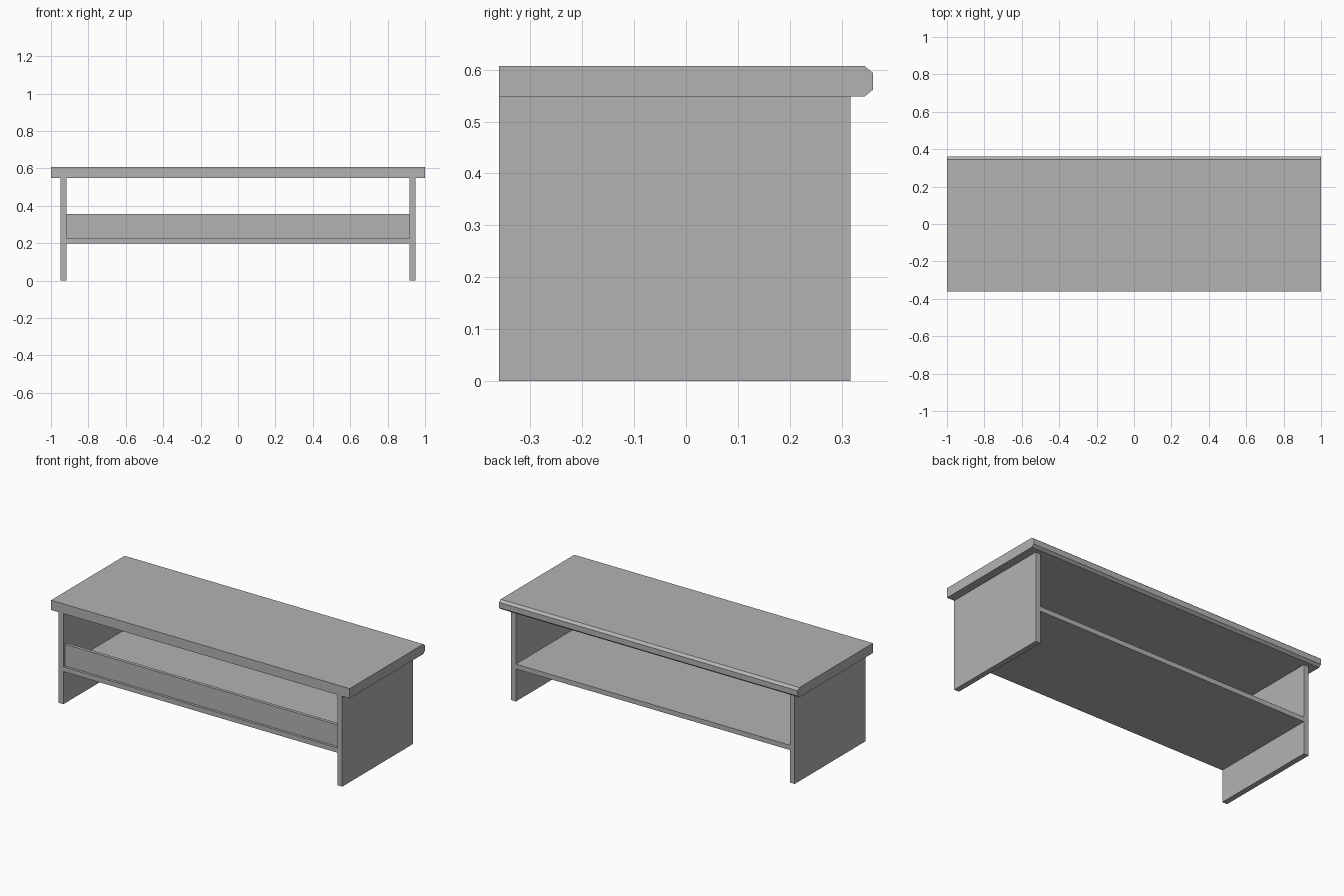
import bpy
import bmesh

cube = bpy.data.objects.get("Cube")
if cube:
    bpy.data.objects.remove(cube, do_unlink=True)

grey = bpy.data.materials.new("plain grey")
grey.use_nodes = True
colour = (0.45, 0.45, 0.45, 1)
grey.diffuse_color = colour
grey.node_tree.nodes["Principled BSDF"].inputs["Base Color"].default_value = colour


def extrude_profile(name, profile, x0, x1):
    """Sweep a closed (y, z) profile along x."""
    bm = bmesh.new()
    face = bm.faces.new([bm.verts.new((x0, y, z)) for y, z in profile])
    swept = bmesh.ops.extrude_face_region(bm, geom=[face])
    verts = [v for v in swept["geom"] if isinstance(v, bmesh.types.BMVert)]
    bmesh.ops.translate(bm, verts=verts, vec=(x1 - x0, 0, 0))
    bmesh.ops.recalc_face_normals(bm, faces=bm.faces)
    mesh = bpy.data.meshes.new(name)
    bm.to_mesh(mesh)
    bm.free()
    mesh.materials.append(grey)
    obj = bpy.data.objects.new(name, mesh)
    bpy.context.collection.objects.link(obj)
    return obj


def board(name, x0, x1, y0, y1, z0, z1):
    return extrude_profile(name, [(y0, z0), (y1, z0), (y1, z1), (y0, z1)], x0, x1)


front, back = -0.36, 0.317
inner, outer = 0.917, 0.95
top_low, top_high = 0.548, 0.607
shelf_low, shelf_high = 0.197, 0.226

# Table top with a chamfered back edge
edge, cut_y, cut_z = 0.36, 0.016, 0.013
extrude_profile("table_top", [
    (front, top_low), (edge - cut_y, top_low), (edge, top_low + cut_z),
    (edge, top_high - cut_z), (edge - cut_y, top_high), (front, top_high),
], -1, 1)

# Side panels
board("left_side_panel", inner, outer, front, back, 0, top_low)
board("right_side_panel", -outer, -inner, front, back, 0, top_low)

# Shelf and the rail standing on its front edge
board("shelf", -inner, inner, front, back, shelf_low, shelf_high)
board("front_rail", -inner, inner, front + 0.015, front + 0.035, shelf_high, 0.357)
